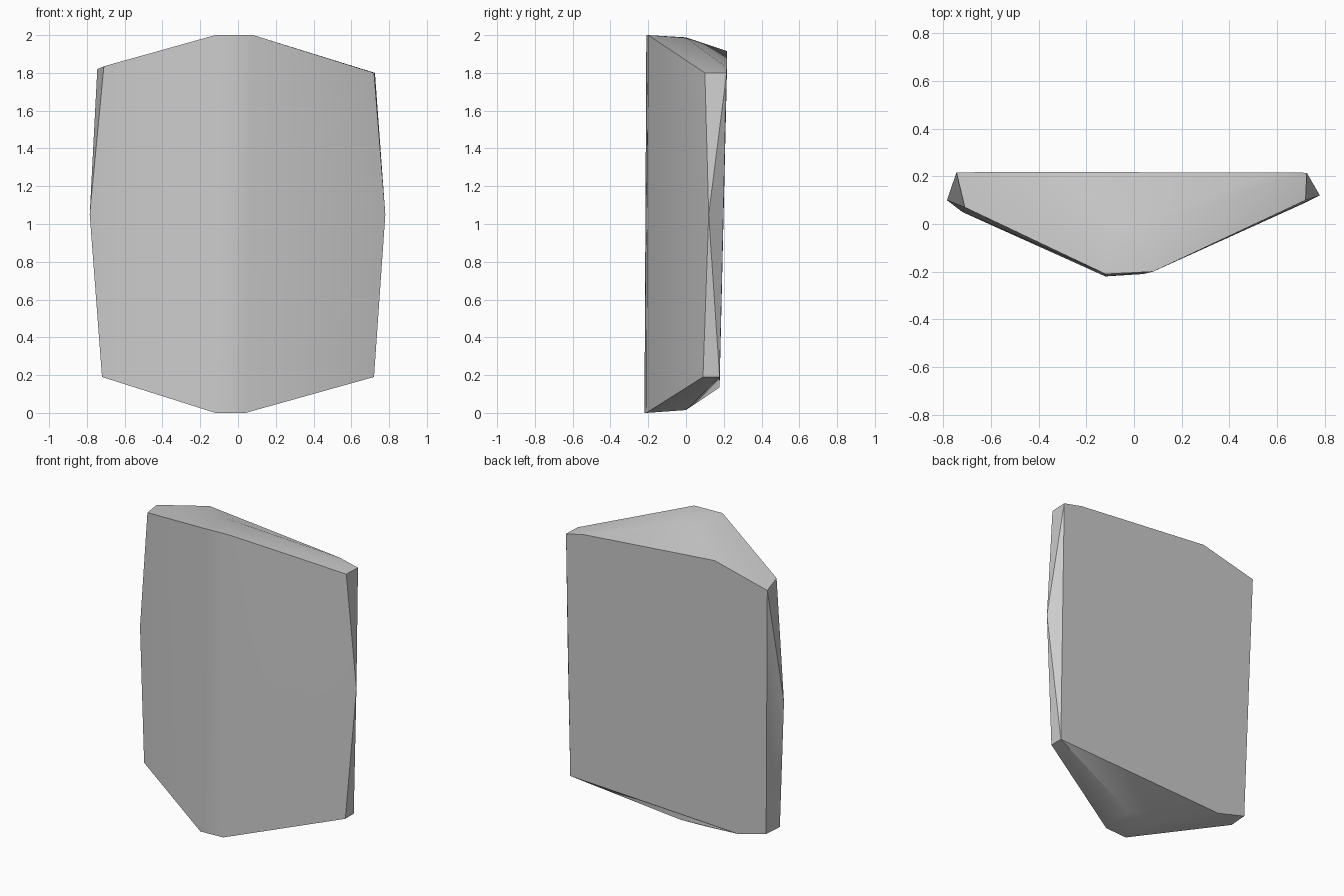
import bpy
import bmesh
import math


def remove_default_cube():
    cube = bpy.data.objects.get("Cube")
    if cube:
        bpy.data.objects.remove(cube, do_unlink=True)


def make_material(name, colour):
    material = bpy.data.materials.new(name)
    material.use_nodes = True
    material.diffuse_color = colour
    material.node_tree.nodes["Principled BSDF"].inputs["Base Color"].default_value = colour
    return material


def make_convex_part(name, outlines, material):
    """Wrap a tight convex skin around the corners of all the outlines."""
    bm = bmesh.new()
    for outline in outlines:
        for corner in outline:
            bm.verts.new(corner)
    hull = bmesh.ops.convex_hull(bm, input=bm.verts[:])
    loose = set(hull["geom_interior"]) | set(hull["geom_unused"])
    bmesh.ops.delete(bm, geom=[g for g in loose if isinstance(g, bmesh.types.BMVert)],
                     context="VERTS")
    bmesh.ops.dissolve_limit(bm, angle_limit=math.radians(0.5),
                             verts=bm.verts[:], edges=bm.edges[:])
    bmesh.ops.recalc_face_normals(bm, faces=bm.faces[:])
    mesh = bpy.data.meshes.new(name)
    bm.to_mesh(mesh)
    bm.free()
    mesh.materials.append(material)
    part = bpy.data.objects.new(name, mesh)
    bpy.context.collection.objects.link(part)
    return part


remove_default_cube()
grey = make_material("plain grey", (0.6, 0.6, 0.6, 1))

# Blunt front ridge, from the top edge to the bottom edge
front_ridge = [(-0.12, -0.21, 2), (0.08, -0.2, 2), (0.04, -0.21, 0), (-0.12, -0.22, 0)]

# Front corners of the two wings, bulging outwards at mid height
right_wing = [(0.72, 0.1, 1.8), (0.78, 0.12, 1.05), (0.72, 0.09, 0.19)]
left_wing = [(-0.71, 0.07, 1.835), (-0.785, 0.1, 1.05), (-0.72, 0.05, 0.19)]

# Flat back, leaning slightly, with low peaks at top and bottom
back_top = [(0.725, 0.215, 1.8), (0.59, 0.216, 1.83), (-0.36, 0.218, 1.915), (-0.745, 0.217, 1.82)]
back_bottom = [(0.72, 0.178, 0.19), (-0.51, 0.178, 0.135), (-0.71, 0.179, 0.19)]

# Gentle folds across the top and the underside
top_fold = [(-0.1, 0, 1.988), (0.03, 0, 1.985)]
bottom_fold = [(0.04, 0, 0.015), (-0.136, 0, 0.02)]

slab = make_convex_part("faceted_slab", [front_ridge, right_wing, left_wing, back_top,
                                         back_bottom, top_fold, bottom_fold], grey)

# Soft shading over shallow folds, crisp at the rim
bpy.ops.object.select_all(action="DESELECT")
slab.select_set(True)
bpy.context.view_layer.objects.active = slab
bpy.ops.object.shade_smooth_by_angle(angle=math.radians(30))
